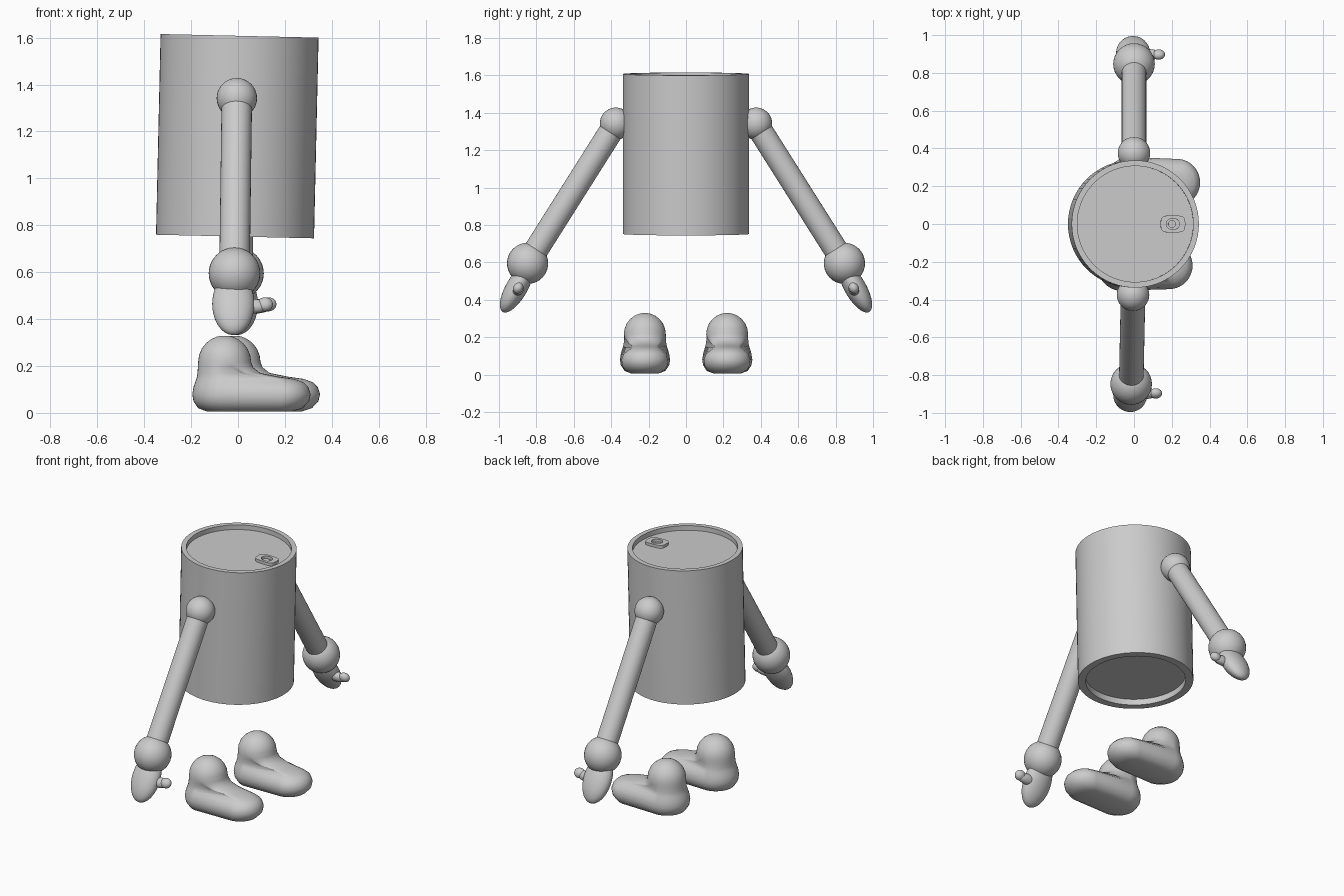
import bpy, bmesh
from math import sin, cos, pi, radians
from mathutils import Vector, Matrix

cube = bpy.data.objects.get("Cube")
if cube:
    bpy.data.objects.remove(cube)

grey = bpy.data.materials.new("plain grey")
grey.use_nodes = True
grey.diffuse_color = (0.6, 0.6, 0.6, 1)
grey.node_tree.nodes["Principled BSDF"].inputs["Base Color"].default_value = (0.6, 0.6, 0.6, 1)


def finish(name, bm, angle=35):
    bmesh.ops.recalc_face_normals(bm, faces=bm.faces)
    mesh = bpy.data.meshes.new(name)
    bm.to_mesh(mesh)
    bm.free()
    mesh.materials.append(grey)
    ob = bpy.data.objects.new(name, mesh)
    bpy.context.collection.objects.link(ob)
    bpy.ops.object.select_all(action='DESELECT')
    ob.select_set(True)
    bpy.context.view_layer.objects.active = ob
    bpy.ops.object.shade_smooth_by_angle(angle=radians(angle))
    return ob


def loft(bm, rings, cap=True, closed=False):
    """Skin a list of point rings with quads."""
    vs = [[bm.verts.new(p) for p in ring] for ring in rings]
    pairs = list(zip(vs, vs[1:])) + ([(vs[-1], vs[0])] if closed else [])
    for a, b in pairs:
        for i in range(len(a)):
            j = (i + 1) % len(a)
            bm.faces.new((a[i], a[j], b[j], b[i]))
    if cap:
        bm.faces.new(vs[0])
        bm.faces.new(vs[-1])


def circle(r, z, n=64):
    return [(r * cos(2 * pi * i / n), r * sin(2 * pi * i / n), z) for i in range(n)]


def ball(name, centre, size, turn=Matrix()):
    bm = bmesh.new()
    bmesh.ops.create_uvsphere(bm, u_segments=32, v_segments=20, radius=1)
    bm.transform(Matrix.Translation(centre) @ turn @ Matrix.Diagonal((*size, 1)))
    return finish(name, bm, 180)


def rod(name, a, b, r):
    a, b = Vector(a), Vector(b)
    bm = bmesh.new()
    bmesh.ops.create_cone(bm, cap_ends=True, segments=32, radius1=r, radius2=r, depth=(b - a).length)
    turn = (b - a).to_track_quat('Z', 'Y').to_matrix().to_4x4()
    bm.transform(Matrix.Translation((a + b) / 2) @ turn)
    return finish(name, bm)


# Can with a recessed lid and a recessed base
lean = Matrix.Translation((-0.003, 0, 1.18)) @ Matrix.Rotation(radians(1.3), 4, 'Y')
bm = bmesh.new()
profile = [(0.292, -0.39), (0.292, -0.428), (0.337, -0.428),
           (0.337, 0.428), (0.307, 0.428), (0.307, 0.398)]
loft(bm, [circle(r, z) for r, z in profile])
bm.transform(lean)
finish("can_body", bm)

# Pull tab: bevelled plate with an oval opening, and a rivet inside it
bm = bmesh.new()
outer, inner = [], []
for i in range(32):
    c, s = cos(2 * pi * i / 32), sin(2 * pi * i / 32)
    k = 1 / (abs(c) ** 4 + abs(s) ** 4) ** 0.25
    outer.append((0.065 * c * k, 0.045 * s * k))
    inner.append((0.035 * c, 0.03 * s))
loft(bm, [[(x, y, z) for x, y in pts] for pts, z in
          ((outer, 0), (outer, 0.018), (inner, 0.018), (inner, 0))], False, True)
bm.transform(lean @ Matrix.Translation((0.2, 0, 0.399)))
finish("pull_tab", bm)
bm = bmesh.new()
loft(bm, [circle(0.02, 0, 24), circle(0.02, 0.008, 24)])
bm.transform(lean @ Matrix.Translation((0.195, 0, 0.398)))
finish("tab_rivet", bm)


def foot_ring(z, back, front, wide_back, wide_front, n=20):
    """Outline with a round heel and a round toe."""
    pts = []
    for x, w, start in ((front - wide_front, wide_front, -pi / 2),
                        (back + wide_back, wide_back, pi / 2)):
        pts += [(x + w * cos(start + pi * i / n), w * sin(start + pi * i / n), z)
                for i in range(n)]
    return pts


def foot(name, x, y):
    rows = [(.005, -.13, .23, .07, .07), (.02, -.17, .275, .11, .105),
            (.05, -.19, .303, .13, .122), (.08, -.195, .31, .135, .125),
            (.11, -.19, .30, .13, .115), (.13, -.183, .28, .125, .09),
            (.145, -.178, .24, .12, .07), (.155, -.175, .17, .117, .07),
            (.17, -.173, .095, .114, .09), (.195, -.171, .064, .112, .108)]
    for deg in (0, 15, 30, 45, 60, 72, 82):
        r = 0.113 * cos(radians(deg))
        rows.append((0.217 + 0.113 * sin(radians(deg)), -0.057 - r, -0.057 + r, r * .99, r * .99))
    bm = bmesh.new()
    loft(bm, [foot_ring(*row) for row in rows])
    bm.transform(Matrix.Translation((x, y, 0)))
    finish(name, bm, 60)


# Arms, hands and feet on both sides
for side, s, dx in (("right", -1, -0.015), ("left", 1, 0.0)):
    shoulder = (dx / 3, s * 0.375, 1.342)
    wrist = (dx, s * 0.847, 0.595)
    ball(side + "_shoulder", shoulder, (0.086,) * 3)
    rod(side + "_arm", shoulder, wrist, 0.065)
    ball(side + "_wrist", wrist, (0.11,) * 3)
    tilt = Matrix.Rotation(s * radians(30), 4, 'X')
    ball(side + "_hand", (dx - 0.005, s * 0.905, 0.465), (0.09, 0.058, 0.15), tilt)
    # Thumb: stem with a rounded tip
    ball(side + "_thumb", (dx + 0.075, s * 0.897, 0.455), (0.07, 0.028, 0.032), tilt)
    ball(side + "_thumb_tip", (dx + 0.13, s * 0.897, 0.463), (0.034, 0.026, 0.031), tilt)
    foot(side + "_foot", 0.04 if s > 0 else 0, s * 0.22)
